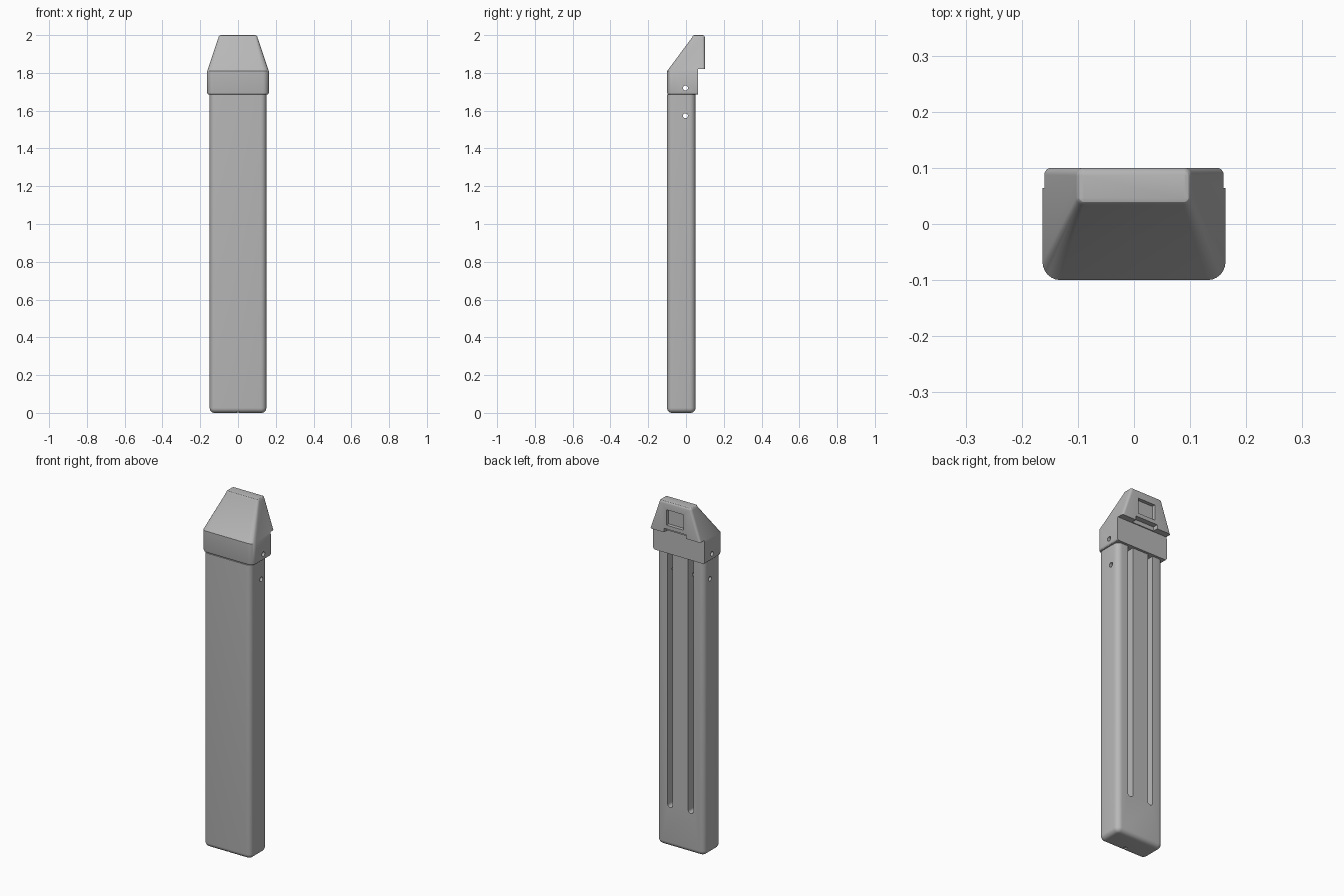
import bpy, bmesh, math
from mathutils import Matrix

if "Cube" in bpy.data.objects:
    bpy.data.objects.remove(bpy.data.objects["Cube"])

grey = bpy.data.materials.new("mid_grey")
grey.diffuse_color = (0.48, 0.48, 0.48, 1)
grey.use_nodes = True
grey.node_tree.nodes["Principled BSDF"].inputs["Base Color"].default_value = grey.diffuse_color


def new_object(name, bm):
    bmesh.ops.recalc_face_normals(bm, faces=bm.faces)
    me = bpy.data.meshes.new(name)
    bm.to_mesh(me)
    bm.free()
    me.materials.append(grey)
    ob = bpy.data.objects.new(name, me)
    bpy.context.collection.objects.link(ob)
    return ob


def ring(z, hx, y0, y1, rf, rb, seg=6):
    """Rounded rectangle with separate front and back corner radii."""
    pts = []
    corners = [(hx, y1, rb, 0), (-hx, y1, rb, 90), (-hx, y0, rf, 180), (hx, y0, rf, 270)]
    for x, y, r, a0 in corners:
        cx = x - math.copysign(r, x)
        cy = y - r if y == y1 else y + r
        for i in range(seg + 1):
            a = math.radians(a0 + 90 * i / seg)
            pts.append((cx + r * math.cos(a), cy + r * math.sin(a), z))
    return pts


def loft(name, rings):
    bm = bmesh.new()
    loops = [[bm.verts.new(p) for p in r] for r in rings]
    n = len(loops[0])
    for a, b in zip(loops, loops[1:]):
        for i in range(n):
            bm.faces.new((a[i], a[(i + 1) % n], b[(i + 1) % n], b[i]))
    bm.faces.new(loops[0])
    bm.faces.new(loops[-1])
    return new_object(name, bm)


def box(x0, x1, y0, y1, z0, z1):
    bm = bmesh.new()
    m = Matrix.Translation(((x0 + x1) / 2, (y0 + y1) / 2, (z0 + z1) / 2))
    bmesh.ops.create_cube(bm, size=1, matrix=m @ Matrix.Diagonal((x1 - x0, y1 - y0, z1 - z0, 1)))
    return new_object("cutter", bm)


def side_hole(z, r=0.013):
    bm = bmesh.new()
    m = Matrix.Translation((0, -0.003, z)) @ Matrix.Rotation(math.pi / 2, 4, 'Y')
    bmesh.ops.create_cone(bm, cap_ends=True, segments=24, radius1=r, radius2=r, depth=0.5, matrix=m)
    return new_object("cutter", bm)


def slot(x, w, z0, z1, y0, y1):
    """Groove with a round lower end."""
    r = w / 2
    pts = [(x + r, z1), (x - r, z1)]
    pts += [(x + r * math.cos(a), z0 + r + r * math.sin(a))
            for a in (math.pi * (1 + i / 10) for i in range(11))]
    bm = bmesh.new()
    f = bm.faces.new([bm.verts.new((px, y0, pz)) for px, pz in pts])
    ext = bmesh.ops.extrude_face_region(bm, geom=[f])
    bmesh.ops.translate(bm, vec=(0, y1 - y0, 0),
                        verts=[v for v in ext["geom"] if isinstance(v, bmesh.types.BMVert)])
    return new_object("cutter", bm)


def finish(ob, cutters):
    """Cut the part, then shade it smooth with sharp edges kept."""
    bpy.ops.object.select_all(action='DESELECT')
    bpy.context.view_layer.objects.active = ob
    ob.select_set(True)
    for c in cutters:
        mod = ob.modifiers.new("cut", 'BOOLEAN')
        mod.operation, mod.solver, mod.object = 'DIFFERENCE', 'EXACT', c
        bpy.ops.object.modifier_apply(modifier=mod.name)
        bpy.data.objects.remove(c)
    bpy.ops.object.shade_smooth_by_angle(angle=math.radians(30))


ARC = [math.radians(15 * i) for i in range(7)]
JOINT = 1.685

# Post body: rounded bar with a rounded foot
R = 0.026
rings = []
for a in ARC:
    d = R * (1 - math.sin(a))
    rings.append(ring(R * (1 - math.cos(a)), 0.15 - d, -0.1 + d, 0.05 - d, 0.03 - d, 0.03 - d))
rings.append(ring(JOINT, 0.15, -0.1, 0.05, 0.03, 0.03))
body = loft("post_body", rings)
finish(body, [slot(s * 0.065, 0.032, 0.225, 1.8, -0.02, 0.1) for s in (-1, 1)]
       + [side_hole(1.573), box(-0.008, 0.008, -0.12, -0.06, -0.01, 0.008)])

# Head: straight collar that tapers to a small flat top
rings = []
for a in ARC[::2]:
    d = 0.01 * (1 - math.sin(a))
    rings.append(ring(JOINT + 0.01 * (1 - math.cos(a)), 0.163 - d, -0.1 + d, 0.1, 0.032 - d, 0.012))
rings.append(ring(1.81, 0.163, -0.1, 0.1, 0.032, 0.012))
T = 0.012
for a in ARC[::2]:
    d = T * (1 - math.cos(a))
    rings.append(ring(2 - T + T * math.sin(a), 0.103 - d, 0.033 + d, 0.1 - d, 0.014 - d, 0.014 - d))
head = loft("post_head", rings)
# Step under the overhang, notch in its edge, window recess and side hole
finish(head, [box(-0.3, 0.3, 0.064, 0.2, 1.6, 1.82),
              box(-0.07, 0.07, 0.07, 0.2, 1.81, 1.843),
              box(-0.054, 0.054, 0.08, 0.2, 1.865, 1.953),
              side_hole(1.72)])
